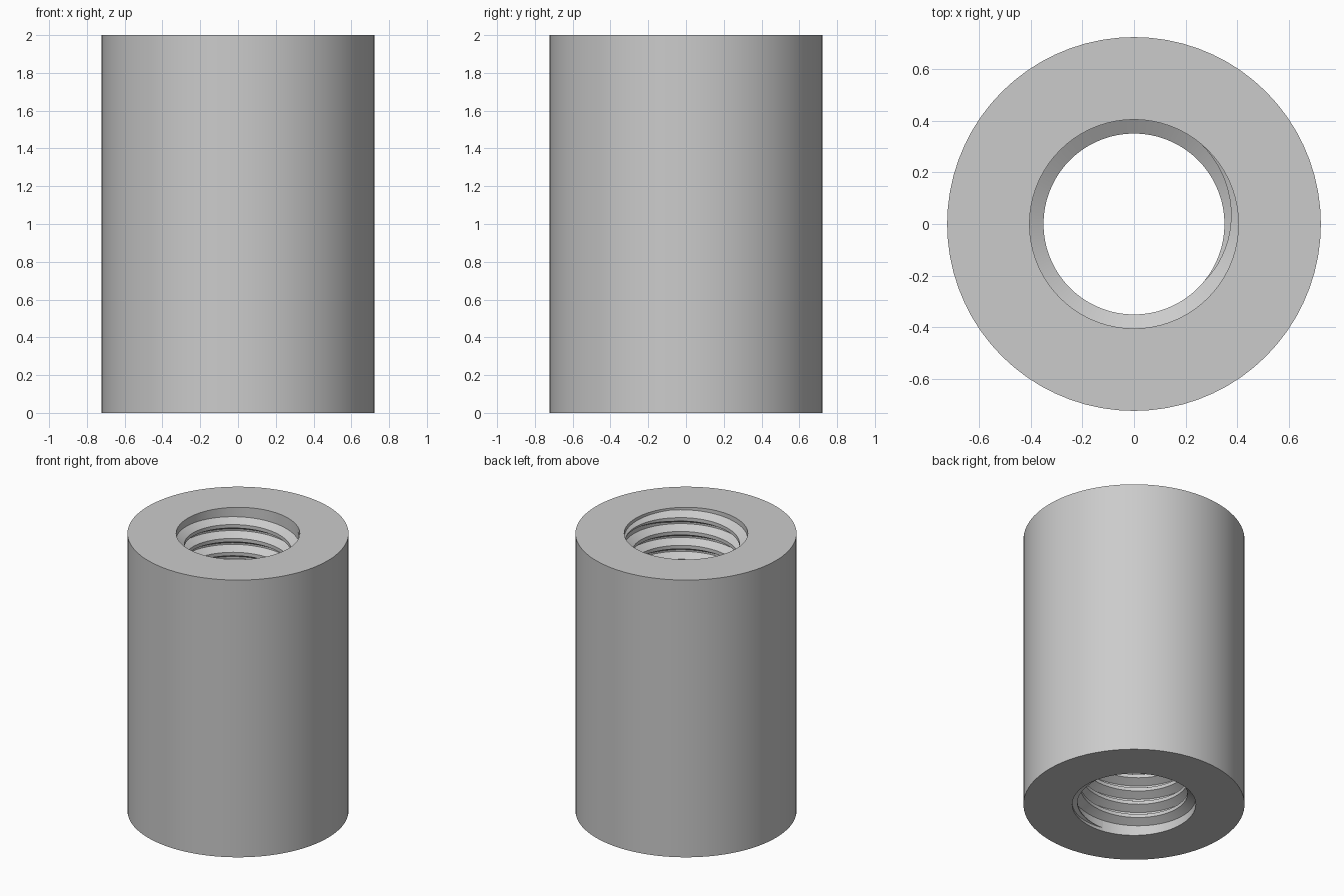
import bpy, bmesh, math

cube = bpy.data.objects.get("Cube")
if cube:
    bpy.data.objects.remove(cube, do_unlink=True)

HEIGHT, OUTER, ROOT, CREST = 2.0, 0.723, 0.404, 0.35
PITCH, BASE_HALF, CREST_HALF = 0.1, 0.044, 0.0125
SEG = 72                                  # columns per turn
COLS = 1398                               # columns along the whole helix
START_ANGLE, START_Z = math.radians(-100), 0.025
FADE = SEG // 4                           # quarter-turn run-out at each end

bm = bmesh.new()


def ring(radius, z, first):
    """Circle of vertices starting at a given helix column."""
    return [point(radius, first + i, z) for i in range(SEG)]


def point(radius, column, z):
    a = START_ANGLE + 2 * math.pi * column / SEG
    return bm.verts.new((radius * math.cos(a), radius * math.sin(a), z))


def bridge(a, b, closed=False):
    """Quads between two rows of vertices."""
    for i in range(len(a) if closed else len(a) - 1):
        j = (i + 1) % len(a)
        bm.faces.new((a[i], a[j], b[j], b[i]))


# Helical thread ridge, fading into the bore at both ends
rows = [[], [], [], []]
for c in range(COLS + 1):
    t = min(1, c / FADE, (COLS - c) / FADE)
    z = START_Z + PITCH * c / SEG
    r = ROOT + (CREST - ROOT) * t
    for row, radius, dz in zip(rows, (ROOT, r, r, ROOT),
                               (-BASE_HALF, -CREST_HALF, CREST_HALF, BASE_HALF)):
        row.append(point(radius, c, z + dz * t))
for low, high in zip(rows, rows[1:]):
    bridge(low, high)

# Root wall between neighbouring turns
bridge(rows[3][:-SEG], rows[0][SEG:])

# Plain bore wall from each mouth to the first and last turn
bottom_in = ring(ROOT, 0, 0)
bridge(bottom_in + bottom_in[:1], rows[0][:SEG + 1])
top_in = ring(ROOT, HEIGHT, COLS - SEG)
bridge(rows[3][-SEG - 1:], top_in + top_in[:1])

# Flat end rings and outer wall
bottom_out = ring(OUTER, 0, 0)
top_out = ring(OUTER, HEIGHT, COLS - SEG)
bridge(bottom_out, bottom_in, True)
bridge(top_in, top_out, True)
shift = (COLS - SEG) % SEG
aligned = top_out[-shift:] + top_out[:-shift] if shift else top_out
bridge(bottom_out, aligned, True)

bmesh.ops.remove_doubles(bm, verts=bm.verts, dist=0.00001)
bmesh.ops.recalc_face_normals(bm, faces=bm.faces)
mesh = bpy.data.meshes.new("threaded_sleeve")
bm.to_mesh(mesh)
bm.free()

sleeve = bpy.data.objects.new("threaded_sleeve", mesh)
bpy.context.collection.objects.link(sleeve)

# Plain grey metal
grey = bpy.data.materials.new("plain_grey")
grey.use_nodes = True
colour = (0.6, 0.6, 0.6, 1)
grey.diffuse_color = colour
grey.node_tree.nodes["Principled BSDF"].inputs["Base Color"].default_value = colour
mesh.materials.append(grey)

bpy.ops.object.select_all(action="DESELECT")
sleeve.select_set(True)
bpy.context.view_layer.objects.active = sleeve
bpy.ops.object.shade_smooth_by_angle(angle=math.radians(25))
